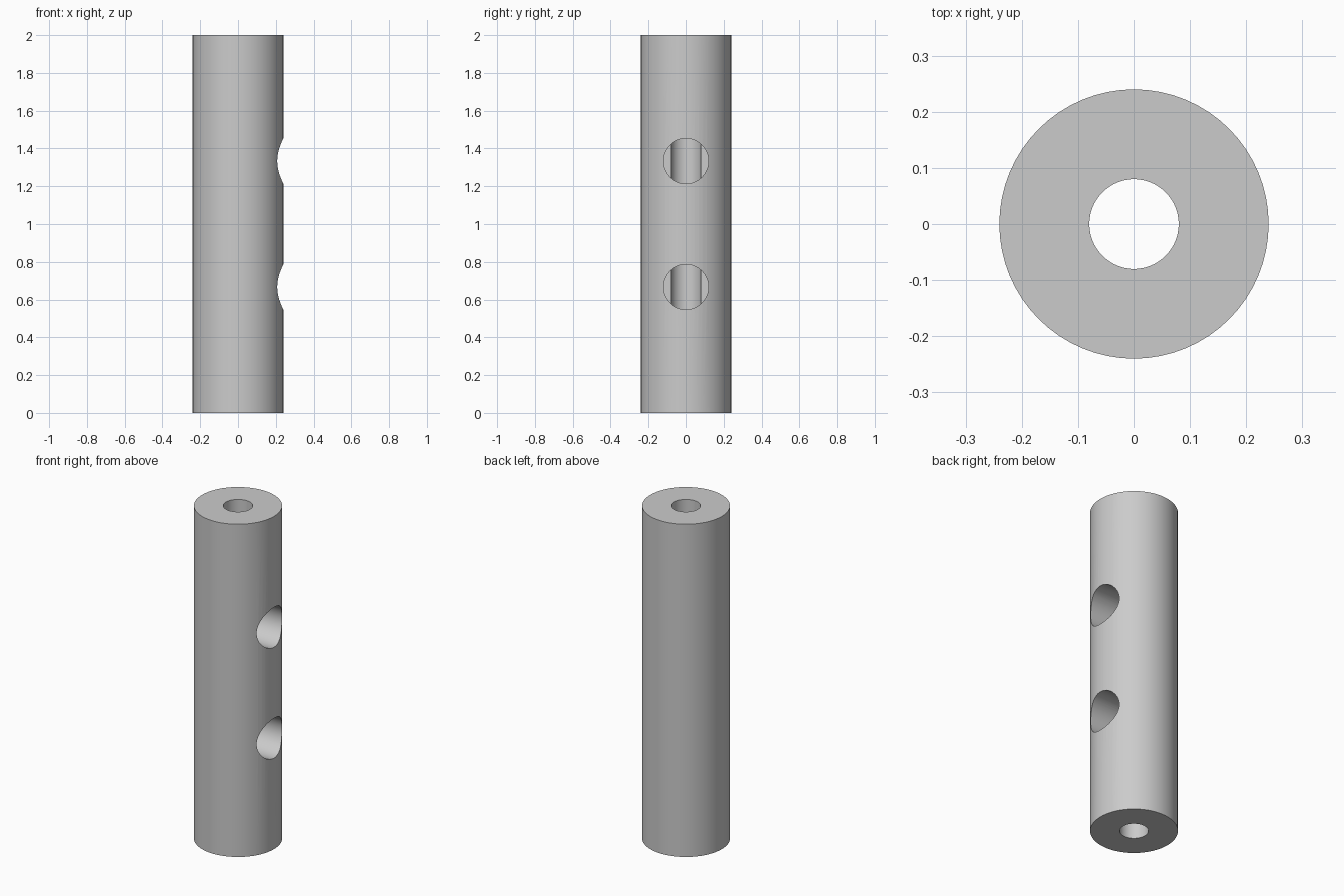
import bpy
import math

cube = bpy.data.objects.get("Cube")
if cube:
    bpy.data.objects.remove(cube, do_unlink=True)

RADIUS, BORE, HOLE, HEIGHT = 0.24, 0.08, 0.12, 2.0

# Single grey finish
grey = bpy.data.materials.new("plain grey")
grey.use_nodes = True
colour = (0.6, 0.6, 0.6, 1)
grey.diffuse_color = colour
grey.node_tree.nodes["Principled BSDF"].inputs["Base Color"].default_value = colour


def cylinder(name, radius, depth, location, rotation=(0, 0, 0)):
    bpy.ops.mesh.primitive_cylinder_add(
        vertices=64, radius=radius, depth=depth, location=location, rotation=rotation)
    obj = bpy.context.object
    obj.name = name
    obj.data.materials.append(grey)
    return obj


def cut(target, cutter):
    mod = target.modifiers.new(cutter.name, 'BOOLEAN')
    mod.operation = 'DIFFERENCE'
    mod.solver = 'EXACT'
    mod.object = cutter
    bpy.context.view_layer.objects.active = target
    bpy.ops.object.modifier_apply(modifier=mod.name)
    bpy.data.objects.remove(cutter, do_unlink=True)


# Solid tube body
tube = cylinder("tube_body", RADIUS, HEIGHT, (0, 0, HEIGHT / 2))

# Bore along the whole length
cut(tube, cylinder("bore_cutter", BORE, HEIGHT + 0.2, (0, 0, HEIGHT / 2)))

# Two flat-bottomed side holes, from the left surface to the centre line
for i in (1, 2):
    cut(tube, cylinder("side_hole_cutter", HOLE, 0.4,
                       (0.2, 0, HEIGHT * i / 3), (0, math.pi / 2, 0)))

# Smooth walls with crisp rims
bpy.ops.object.select_all(action='DESELECT')
tube.select_set(True)
bpy.context.view_layer.objects.active = tube
bpy.ops.object.shade_smooth_by_angle(angle=math.radians(30))
